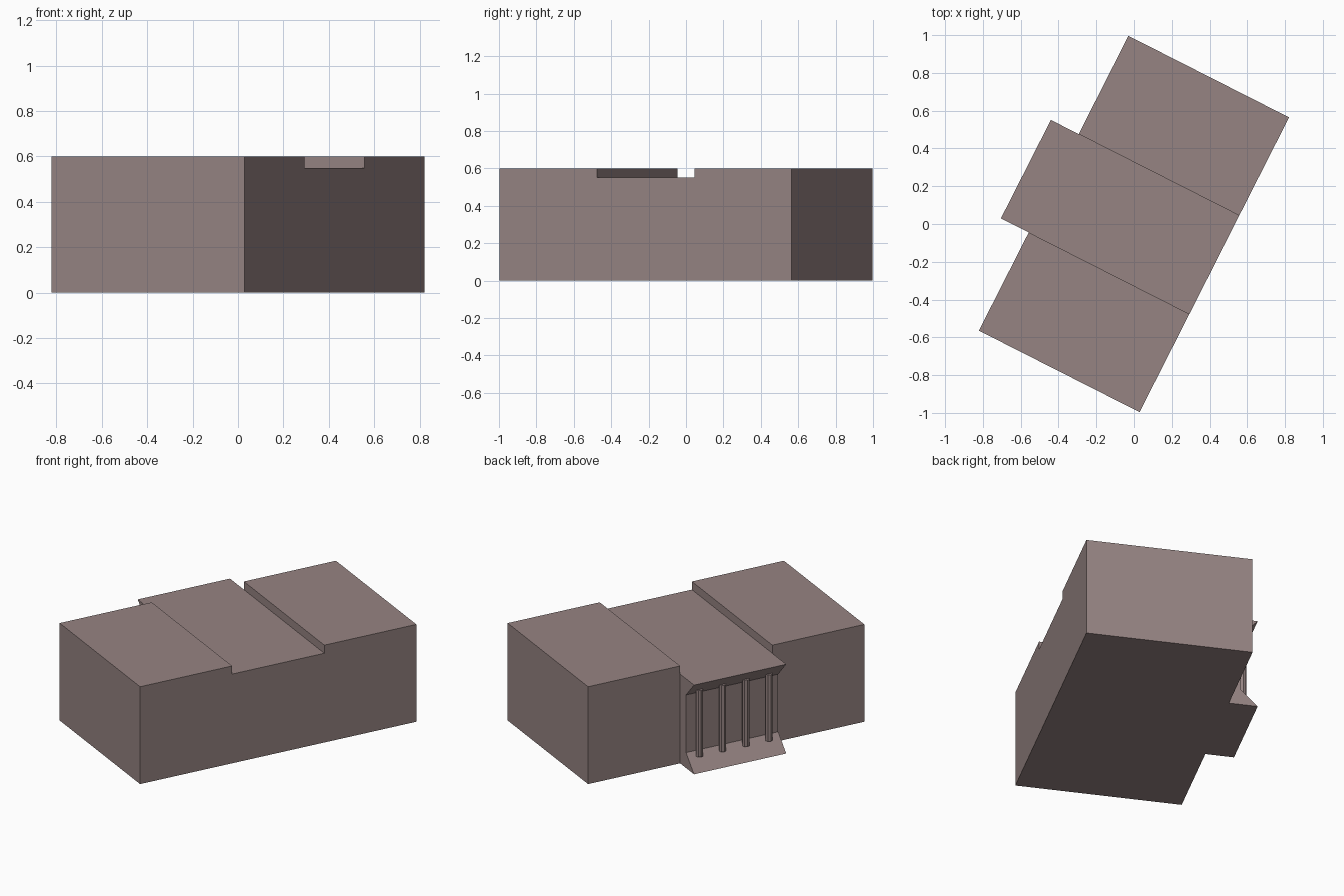
import bpy, bmesh, math
from mathutils import Matrix

if "Cube" in bpy.data.objects:
    bpy.data.objects.remove(bpy.data.objects["Cube"])

# Local frame: x runs along the block, y points to the grille side
TURN = Matrix.Rotation(math.radians(63.1), 4, 'Z')
HALF_LEN, HALF_WID, HEIGHT = 0.875, 0.477, 0.60
MID, MID_TOP, LIP = 0.292, 0.55, 0.642

mat = bpy.data.materials.new("dusty mauve")
mat.diffuse_color = (0.305, 0.23, 0.225, 1)
mat.use_nodes = True
mat.node_tree.nodes["Principled BSDF"].inputs["Base Color"].default_value = mat.diffuse_color


def finish(name, bm):
    bmesh.ops.recalc_face_normals(bm, faces=bm.faces)
    bm.transform(TURN)
    mesh = bpy.data.meshes.new(name)
    bm.to_mesh(mesh)
    bm.free()
    mesh.materials.append(mat)
    obj = bpy.data.objects.new(name, mesh)
    bpy.context.collection.objects.link(obj)
    return obj


def extrude_profile(name, profile, x0, x1):
    """Extrude a (y, z) outline along local x."""
    bm = bmesh.new()
    face = bm.faces.new([bm.verts.new((x0, y, z)) for y, z in profile])
    out = bmesh.ops.extrude_face_region(bm, geom=[face])
    verts = [g for g in out["geom"] if isinstance(g, bmesh.types.BMVert)]
    bmesh.ops.translate(bm, verts=verts, vec=(x1 - x0, 0, 0))
    return finish(name, bm)


# Two plain end blocks
box = [(-HALF_WID, 0), (HALF_WID, 0), (HALF_WID, HEIGHT), (-HALF_WID, HEIGHT)]
extrude_profile("south_block", box, -HALF_LEN, -MID)
extrude_profile("north_block", box, MID, HALF_LEN)

# Lower middle section with sloped lips above and below the recessed panel
PANEL = 0.547
extrude_profile("middle_section", [
    (-HALF_WID, 0), (LIP, 0), (PANEL, 0.095),
    (PANEL, MID_TOP - 0.1), (LIP, MID_TOP), (-HALF_WID, MID_TOP)], -MID, MID)

# Four upright bars in front of the panel
for i in range(4):
    bm = bmesh.new()
    bmesh.ops.create_cone(bm, cap_ends=True, segments=8, radius1=0.021,
                          radius2=0.021, depth=0.41,
                          matrix=Matrix.Translation(((i - 1.5) * 0.147, 0.572, 0.275)))
    finish(f"grille_bar_{i + 1}", bm)
